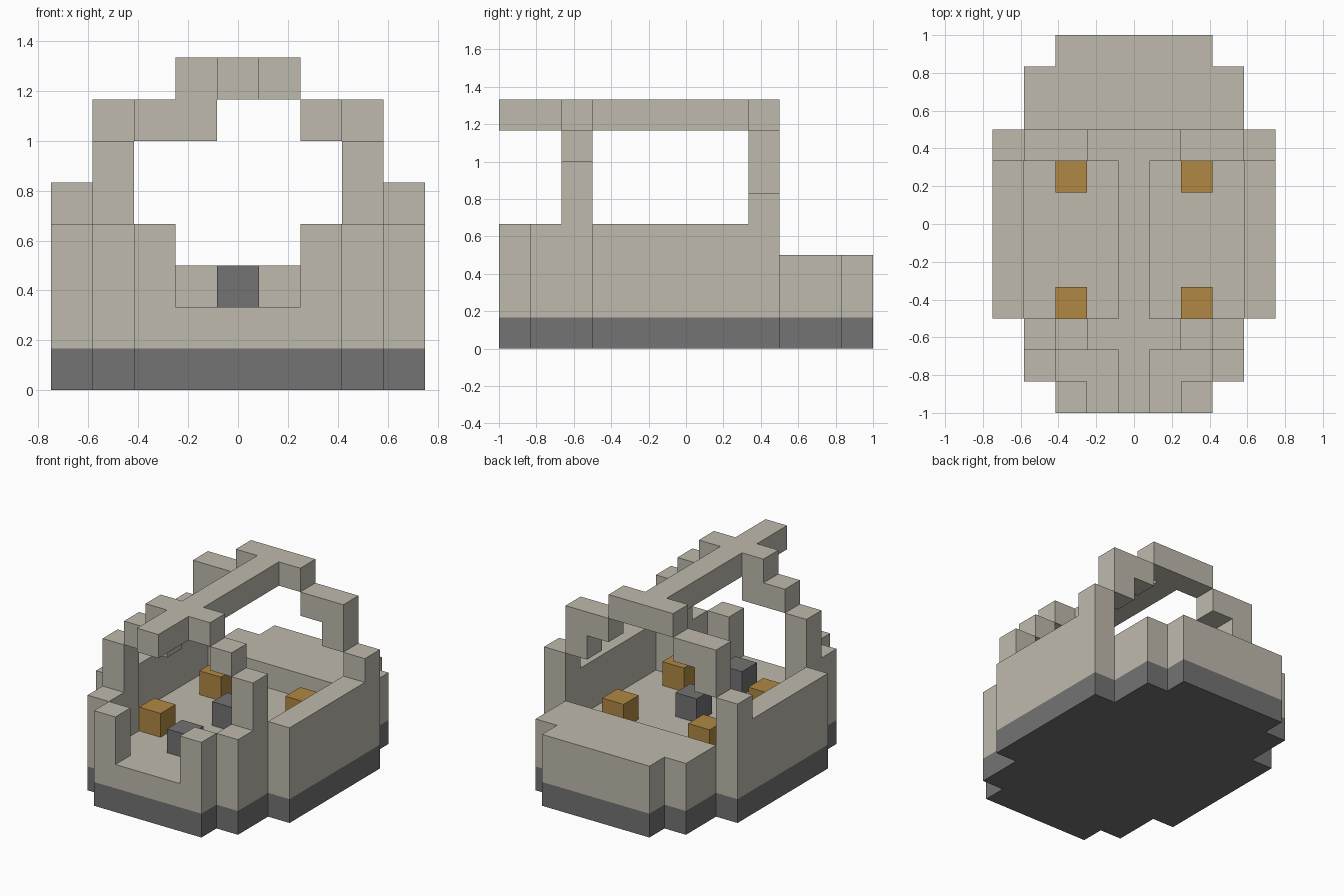
import bpy, bmesh, math

U = 1 / 6  # edge length of one block

cube = bpy.data.objects.get("Cube")
if cube:
    bpy.data.objects.remove(cube, do_unlink=True)


def srgb(r, g, b):
    conv = lambda c: c / 12.92 if c <= 0.04045 else ((c + 0.055) / 1.055) ** 2.4
    return tuple(conv(c / 255) for c in (r, g, b)) + (1.0,)


def material(name, color):
    mat = bpy.data.materials.new(name)
    mat.use_nodes = True
    mat.diffuse_color = color
    bsdf = next(n for n in mat.node_tree.nodes if n.type == "BSDF_PRINCIPLED")
    bsdf.inputs["Base Color"].default_value = color
    return mat


def blocks(name, cells, mat):
    """Outer skin of a set of unit blocks, with flat areas merged."""
    bm = bmesh.new()
    corners = {}

    def corner(p):
        if p not in corners:
            x, y, z = p
            corners[p] = bm.verts.new(((x - 0.5) * U, y * U, z * U))
        return corners[p]

    for cell in cells:
        for axis in range(3):
            for side in (0, 1):
                neighbour = list(cell)
                neighbour[axis] += 2 * side - 1
                if tuple(neighbour) in cells:
                    continue
                ring = []
                for a, b in ((0, 0), (1, 0), (1, 1), (0, 1)):
                    p = list(cell)
                    p[axis] += side
                    p[(axis + 1) % 3] += a
                    p[(axis + 2) % 3] += b
                    ring.append(corner(tuple(p)))
                bm.faces.new(ring if side else ring[::-1])
    bmesh.ops.dissolve_limit(bm, angle_limit=math.radians(1),
                             verts=bm.verts[:], edges=bm.edges[:])
    mesh = bpy.data.meshes.new(name)
    bm.to_mesh(mesh)
    bm.free()
    mesh.materials.append(mat)
    obj = bpy.data.objects.new(name, mesh)
    bpy.context.collection.objects.link(obj)
    return obj


def half_width(y):
    """Blocks on each side of the middle row, stepped towards both ends."""
    return 4 if -3 <= y < 3 else 3 if -5 <= y < 5 else 2


def mirrored(cells):
    return {(s * x, y, z) for x, y, z in cells for s in (-1, 1)}


stone = material("pale stone", srgb(191, 186, 173))
dark = material("dark grey", srgb(115, 115, 115))
wood = material("ochre wood", srgb(176, 137, 68))

# Stepped outline shared by the base and the hull
outline = [(x, y) for y in range(-6, 6)
           for x in range(-half_width(y), half_width(y) + 1)]
blocks("base", {(x, y, 0) for x, y in outline}, dark)

# Hull: floor, raised rear deck and side walls open at the front
hull = {(x, y, 1) for x, y in outline}
hull |= {(x, y, 2) for x, y in outline if y >= 3}
hull |= {(x, y, z) for x, y in outline for z in (2, 3)
         if y < 3 and abs(x) == half_width(y)}
blocks("hull", hull, stone)

# Roof frame: two stepped arches, one odd brace block and a long ridge rail
front_arch = mirrored({(3, -4, 4), (3, -4, 5), (2, -4, 6), (1, -4, 7)})
rear_arch = mirrored({(4, 2, 4), (3, 2, 5), (3, 2, 6), (2, 2, 6), (1, 2, 7)})
brace = {(-1, -4, 6)}
rail = {(0, y, 7) for y in range(-6, 3)}
blocks("roof_frame", front_arch | rear_arch | brace | rail, stone)

# Seats at the four corners of the floor
for end, y in (("front", -3), ("rear", 1)):
    for side, x in (("left", 2), ("right", -2)):
        blocks(f"{end}_{side}_seat", {(x, y, 2)}, wood)

# Two pedestals on the centre line
for end, y in (("front", -4), ("middle", -1)):
    blocks(f"{end}_pedestal", {(0, y, 2)}, dark)
